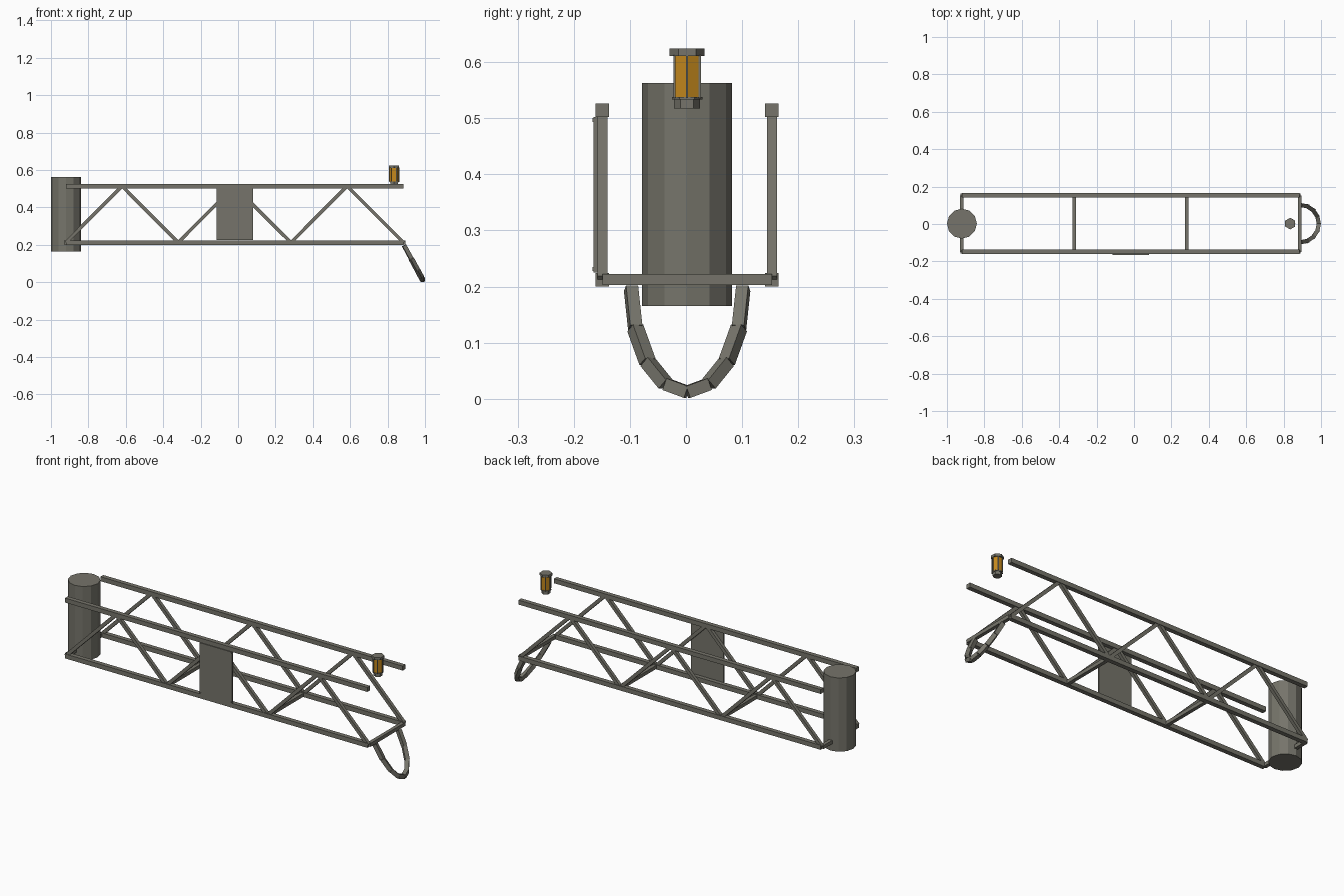
import bpy, math
from mathutils import Vector

if "Cube" in bpy.data.objects:
    bpy.data.objects.remove(bpy.data.objects["Cube"])

CY = 0.002          # centre line of the truss
ZB, ZT = 0.2125, 0.514   # lower and upper chord heights


def material(name, rgb):
    m = bpy.data.materials.new(name)
    m.diffuse_color = (*rgb, 1)
    m.use_nodes = True
    m.node_tree.nodes["Principled BSDF"].inputs["Base Color"].default_value = m.diffuse_color
    return m


STEEL = material("grey steel", (0.18, 0.175, 0.145))
AMBER = material("amber glass", (0.56, 0.25, 0.012))


def finish(name, mat):
    o = bpy.context.object
    o.name = name
    o.data.materials.append(mat)
    return o


def box(name, loc, size, mat=STEEL):
    bpy.ops.mesh.primitive_cube_add(size=1, location=loc)
    bpy.context.object.scale = size
    return finish(name, mat)


def beam(name, a, b, w, mat=STEEL):
    a, b = Vector(a), Vector(b)
    o = box(name, (a + b) / 2, (w, w, (b - a).length), mat)
    o.rotation_euler = (b - a).to_track_quat('Z', 'Y').to_euler()
    return o


def prism(name, x, z0, z1, r, sides, turn=0, mat=STEEL):
    bpy.ops.mesh.primitive_cylinder_add(
        vertices=sides, radius=r, depth=z1 - z0,
        location=(x, CY, (z0 + z1) / 2), rotation=(0, 0, turn))
    return finish(name, mat)


# Side trusses: chords and zigzag braces
nodes = [(-0.92, ZB), (-0.62, ZT), (-0.32, ZB), (-0.02, ZT),
         (0.283, ZB), (0.583, ZT), (0.885, ZB)]
for side in (-1, 1):
    y = CY + side * 0.151
    beam("upper_chord", (-0.92, y, ZT), (0.885, y, ZT), 0.024)
    beam("lower_chord", (-0.92, y, ZB), (0.885, y, ZB), 0.024)
    for (xa, za), (xb, zb) in zip(nodes, nodes[1:]):
        beam("diagonal_brace", (xa, y, za), (xb, y, zb), 0.018)

# Floor cross bars
for x in (-0.92, -0.32, 0.283, 0.885):
    beam("cross_bar", (x, CY - 0.151, ZB), (x, CY + 0.151, ZB), 0.019)

# Sign plate with small corner rivets on the front truss
box("side_plate", (-0.017, -0.161, 0.364), (0.196, 0.008, 0.277))
for x in (-0.109, 0.075):
    for z in (0.231, 0.497):
        box("plate_rivet", (x, -0.165, z), (0.007, 0.004, 0.007))

# Pivot drum
prism("pivot_drum", -0.92, 0.165, 0.563, 0.08, 12)

# Hanging loop at the tip, eight straight links
pts = []
for i in range(9):
    t = math.pi * i / 8
    pts.append((0.888 + 0.1 * math.sin(t), CY - 0.1 * math.cos(t),
                0.197 - 0.185 * math.sin(t)))
for a, b in zip(pts, pts[1:]):
    beam("loop_link", a, b, 0.022)

# Hexagonal lantern
LX = 0.835
prism("lantern_foot", LX, 0.517, 0.533, 0.023, 6)
prism("lantern_base", LX, 0.533, 0.538, 0.027, 6)
prism("lantern_glass", LX, 0.538, 0.612, 0.024, 6, math.pi / 6, AMBER)
prism("lantern_cap", LX, 0.611, 0.624, 0.031, 6)
for i in range(6):
    t = math.pi / 3 * i
    x, y = LX + 0.026 * math.cos(t), CY + 0.026 * math.sin(t)
    beam("lantern_post", (x, y, 0.536), (x, y, 0.613), 0.004)
